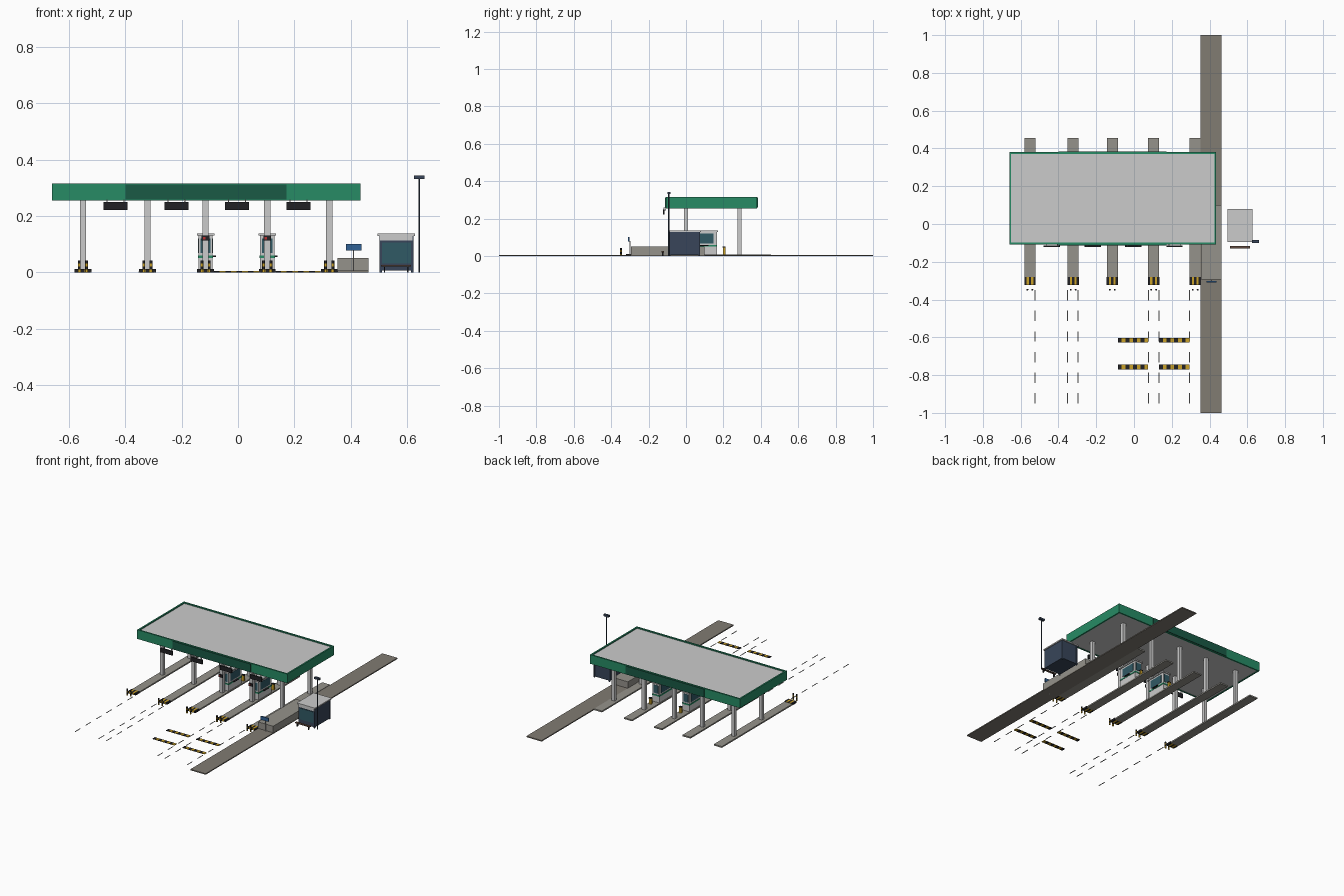
import bpy

def mat(name, r, g, b):
    m = bpy.data.materials.new(name)
    m.diffuse_color = (r, g, b, 1)
    return m

GREEN = mat("green", 0.02, 0.26, 0.13)
DARK_GREEN = mat("dark_green", 0.01, 0.1, 0.06)
BLACK = mat("black", 0.015, 0.015, 0.018)
YELLOW = mat("yellow", 0.6, 0.36, 0.02)
NAVY = mat("navy", 0.04, 0.06, 0.1)
GLASS = mat("glass", 0.03, 0.1, 0.13)
BLUE = mat("blue", 0.03, 0.12, 0.3)
STONE = mat("stone", 0.22, 0.2, 0.17)
CONCRETE = mat("concrete", 0.3, 0.29, 0.26)
BROWN = mat("brown", 0.12, 0.07, 0.05)
RED = mat("red", 0.5, 0.03, 0.03)
WHITE = mat("white", 0.8, 0.8, 0.8)

def box(name, x0, x1, y0, y1, z0, z1, m=None):
    """Box given by its limits on each axis."""
    v = [(x, y, z) for z in (z0, z1) for x, y in ((x0, y0), (x1, y0), (x1, y1), (x0, y1))]
    f = [(3, 2, 1, 0), (4, 5, 6, 7), (0, 1, 5, 4), (1, 2, 6, 5), (2, 3, 7, 6), (3, 0, 4, 7)]
    me = bpy.data.meshes.new(name)
    me.from_pydata(v, [], f)
    o = bpy.data.objects.new(name, me)
    bpy.context.collection.objects.link(o)
    if m:
        me.materials.append(m)
    return o

def post(name, x, y, z0, z1, r, m=None, n=12):
    bpy.ops.mesh.primitive_cylinder_add(vertices=n, radius=r, depth=z1 - z0,
                                        location=(x, y, (z0 + z1) / 2))
    o = bpy.context.object
    o.name = name
    if m:
        o.data.materials.append(m)
    bpy.ops.object.shade_smooth_by_angle()

def striped(name, x0, x1, y0, y1, z0, z1, n):
    """Row of alternating black and yellow blocks along x."""
    w = (x1 - x0) / n
    for i in range(n):
        box(name, x0 + i * w, x0 + (i + 1) * w, y0, y1, z0, z1, YELLOW if i % 2 else BLACK)

# Canopy: roof slab inside a green fascia ring
X0, X1, Y0, Y1, T = -0.66, 0.435, -0.108, 0.38, 0.01
box("canopy_roof", X0 + T, X1 - T, Y0 + T, Y1 - T, 0.257, 0.308)
for y in (Y0, Y1 - T):
    box("canopy_fascia_long", X0, X1, y, y + T, 0.255, 0.315, GREEN)
for x in (X0, X1 - T):
    box("canopy_fascia_short", x, x + T, Y0 + T, Y1 - T, 0.255, 0.315, GREEN)
for y in (Y0, Y1):
    box("canopy_sign_panel", -0.40, 0.172, y - 0.005, y + 0.005, 0.259, 0.312, DARK_GREEN)

# Hanging lane signs
for x in (-0.435, -0.219, -0.004, 0.215):
    box("lane_sign", x - 0.043, x + 0.043, -0.123, -0.115, 0.221, 0.249, BLACK)
    for s in (-0.03, 0.03):
        box("lane_sign_hanger", x + s - 0.002, x + s + 0.002, -0.119, -0.106, 0.245, 0.259)

# Islands with columns, striped noses and bollards
ISLANDS = (-0.551, -0.322, -0.115, 0.104, 0.324)
for x in ISLANDS:
    box("island", x - 0.029, x + 0.029, -0.28, 0.455, 0, 0.009, CONCRETE)
    striped("island_nose", x - 0.03, x + 0.03, -0.322, -0.28, 0, 0.012, 5)
    for y in (0.0, 0.286):
        box("canopy_column", x - 0.011, x + 0.011, y - 0.011, y + 0.011, 0.009, 0.257)
    for s in (-0.013, 0.013):
        for k in range(4):
            post("bollard", x + s, -0.348, k * 0.0105, (k + 1) * 0.0105, 0.005,
                 BLACK if k % 2 else YELLOW)

# Toll booths on two islands
for x in ISLANDS[2:4]:
    a, b = 0.03, 0.165
    box("booth_body", x - 0.025, x + 0.025, a, b, 0.009, 0.131)
    box("booth_roof", x - 0.031, x + 0.031, a - 0.007, b + 0.007, 0.13, 0.138)
    box("booth_stripe", x - 0.027, x + 0.027, a - 0.002, b + 0.002, 0.05, 0.059, GREEN)
    box("booth_side_window", x - 0.0265, x + 0.0265, a + 0.02, b - 0.018, 0.068, 0.12, GLASS)
    box("booth_end_window", x - 0.018, x + 0.018, a - 0.0015, b + 0.0015, 0.068, 0.12, GLASS)
    box("booth_counter", x + 0.024, x + 0.037, 0.075, 0.12, 0.055, 0.059, BLACK)
    box("signal_lamp_box", x - 0.014, x + 0.014, -0.018, -0.011, 0.112, 0.13, BLACK)
    box("signal_lamp", x - 0.009, x - 0.001, -0.02, -0.017, 0.117, 0.125, RED)
    # Barrier cabinet behind the booth
    box("barrier_cabinet", x + 0.004, x + 0.02, 0.197, 0.21, 0.009, 0.045, YELLOW)
    box("barrier_cabinet_cap", x + 0.003, x + 0.021, 0.196, 0.211, 0.045, 0.05, BLACK)

# Paved side lane with low block and blue sign
box("side_lane", 0.353, 0.464, -1, 1, 0, 0.007, STONE)
box("side_block", 0.354, 0.463, -0.295, 0.1, 0.007, 0.05, CONCRETE)
box("blue_sign_post", 0.408, 0.413, -0.302, -0.297, 0, 0.08)
box("blue_sign", 0.383, 0.438, -0.31, -0.302, 0.078, 0.101, BLUE)

# Office cabin
box("cabin_body", 0.503, 0.622, -0.088, 0.073, 0.006, 0.13, NAVY)
box("cabin_roof", 0.496, 0.628, -0.095, 0.08, 0.129, 0.137)
box("cabin_front_band", 0.505, 0.62, -0.091, -0.086, 0.112, 0.13)
box("cabin_front_window", 0.511, 0.614, -0.091, -0.086, 0.032, 0.106, GLASS)
for x in (0.503, 0.614):
    for y in (-0.09, 0.067):
        box("cabin_corner_post", x, x + 0.009, y, y + 0.008, 0, 0.13, NAVY)

# Bench in front of the cabin
box("bench_seat", 0.508, 0.614, -0.131, -0.117, 0.02, 0.026, BROWN)
for x in (0.518, 0.6):
    box("bench_leg", x, x + 0.005, -0.129, -0.119, 0, 0.02, BLACK)

# Lamp post
post("lamp_pole", 0.644, -0.092, 0, 0.333, 0.003, NAVY)
box("lamp_head", 0.625, 0.662, -0.1, -0.084, 0.331, 0.343, NAVY)

# Dashed lane lines
for x in (-0.523, -0.351, -0.296, 0.077, 0.133, 0.294):
    for k in range(6):
        y = -0.95 + k * 0.109
        box("lane_dash", x - 0.0025, x + 0.0025, y, y + 0.055, 0, 0.002, WHITE)

# Striped speed bumps
for x0, x1 in ((-0.085, 0.075), (0.133, 0.293)):
    for y in (-0.615, -0.757):
        striped("speed_bump", x0, x1, y - 0.012, y + 0.012, 0, 0.004, 8)
